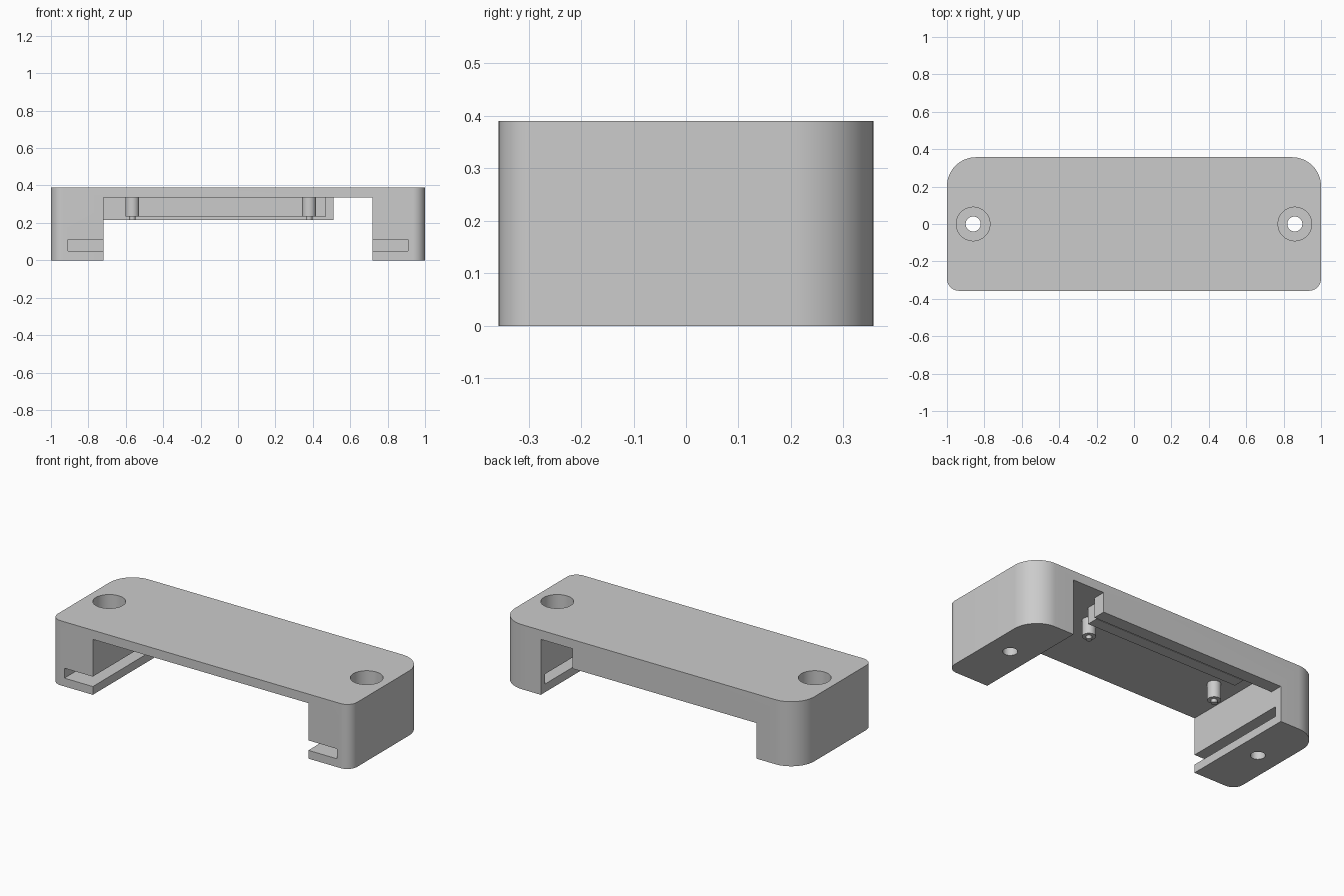
import bpy, bmesh, math
from mathutils import Matrix, Vector

default = bpy.data.objects.get("Cube")
if default:
    bpy.data.objects.remove(default, do_unlink=True)

grey = bpy.data.materials.new("plain_grey")
grey.use_nodes = True
colour = (0.6, 0.6, 0.6, 1)
grey.diffuse_color = colour
grey.node_tree.nodes["Principled BSDF"].inputs["Base Color"].default_value = colour

LENGTH, DEPTH, HEIGHT = 1.0, 0.357, 0.39   # half length, half depth, full height
INNER, ROOF, LIP = 0.72, 0.335, 0.215      # channel half width, ceiling, back wall bottom


def finish(name, bm):
    mesh = bpy.data.meshes.new(name)
    bmesh.ops.recalc_face_normals(bm, faces=bm.faces)
    bm.to_mesh(mesh)
    bm.free()
    mesh.materials.append(grey)
    ob = bpy.data.objects.new(name, mesh)
    bpy.context.collection.objects.link(ob)
    return ob


def box(name, x, y, z):
    bm = bmesh.new()
    size = Vector((x[1] - x[0], y[1] - y[0], z[1] - z[0]))
    mid = Vector((sum(x), sum(y), sum(z))) / 2
    bmesh.ops.create_cube(bm, size=1, matrix=Matrix.LocRotScale(mid, None, size))
    return finish(name, bm)


def cylinder(name, x, y, z, radius):
    bm = bmesh.new()
    bmesh.ops.create_cone(bm, cap_ends=True, segments=48, radius1=radius, radius2=radius,
                          depth=z[1] - z[0], matrix=Matrix.Translation((x, y, sum(z) / 2)))
    return finish(name, bm)


def combine(target, other, operation):
    mod = target.modifiers.new(operation.lower(), "BOOLEAN")
    mod.operation, mod.solver, mod.object = operation, "EXACT", other
    bpy.context.view_layer.objects.active = target
    bpy.ops.object.modifier_apply(modifier=mod.name)
    bpy.data.objects.remove(other, do_unlink=True)


def smooth(ob):
    bpy.ops.object.select_all(action="DESELECT")
    ob.select_set(True)
    bpy.context.view_layer.objects.active = ob
    bpy.ops.object.shade_smooth_by_angle(angle=math.radians(30))


# housing block: tight front corners, wide back corners
bm = bmesh.new()
outline = []
corners = [(1, 1, 0.155), (-1, 1, 0.155), (-1, -1, 0.065), (1, -1, 0.065)]
for quarter, (sx, sy, r) in enumerate(corners):
    for i in range(17):
        a = (quarter + i / 16) * math.pi / 2
        outline.append(bm.verts.new((sx * (LENGTH - r) + r * math.cos(a),
                                     sy * (DEPTH - r) + r * math.sin(a), 0)))
base = bm.faces.new(outline)
top = bmesh.ops.extrude_face_region(bm, geom=[base])["geom"]
bmesh.ops.translate(bm, vec=(0, 0, HEIGHT), verts=[v for v in top if isinstance(v, bmesh.types.BMVert)])
housing = finish("housing", bm)

# channel between the legs, leaving a back wall with a gap at one end
cuts = [
    box("channel_low", (-INNER, INNER), (-1, 1), (-1, LIP)),
    box("channel_high", (-INNER, INNER), (-1, 0.28), (-1, ROOF)),
    box("cable_gap", (0.51, INNER), (-1, 1), (-1, ROOF)),
]
# side slots and screw holes in both legs
for side in (-1, 1):
    cuts.append(box("slot", sorted((side * 0.6, side * 0.91)), (-1, 0.315), (0.05, 0.11)))
    cuts.append(cylinder("screw_hole", side * 0.86, 0, (-1, 1), 0.04))
    cuts.append(cylinder("screw_recess", side * 0.86, 0, (0.19, 1), 0.09))
for cut in cuts:
    combine(housing, cut, "DIFFERENCE")
smooth(housing)

# rail parallel to the back wall
box("inner_rail", (-0.55, 0.47), (0.18, 0.25), (0.235, ROOF + 0.01))

# locating pins with narrow tips
for name, x, y in (("left_pin", 0.38, 0.08), ("right_pin", -0.565, -0.01)):
    pin = cylinder(name, x, y, (0.235, ROOF + 0.01), 0.037)
    combine(pin, cylinder("pin_tip", x, y, (LIP, 0.25), 0.017), "UNION")
    smooth(pin)
